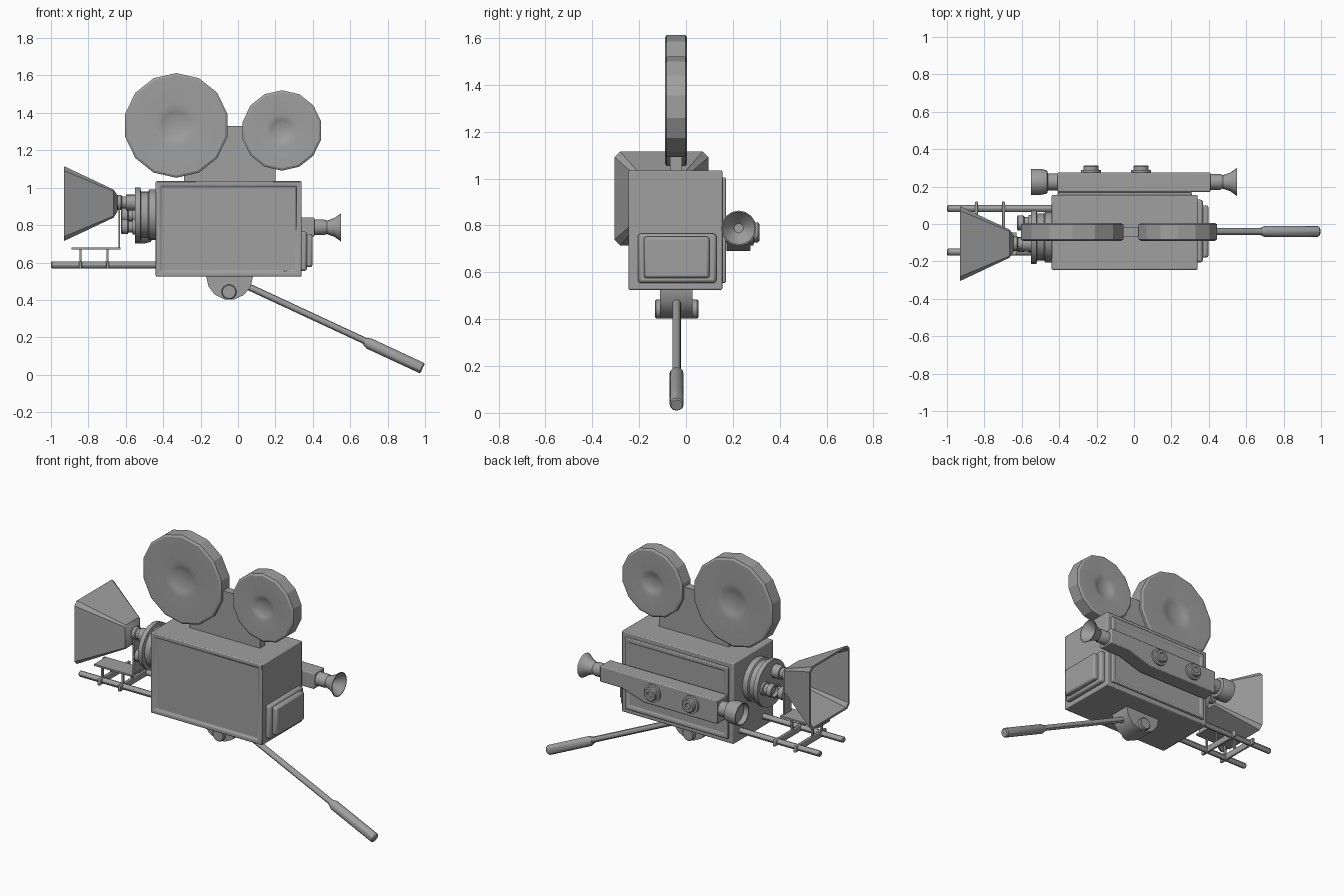
import bpy, bmesh, math
from mathutils import Vector

if "Cube" in bpy.data.objects:
    bpy.data.objects.remove(bpy.data.objects["Cube"])

metal = bpy.data.materials.new("camera grey")
metal.diffuse_color = (0.35, 0.35, 0.35, 1)
metal.use_nodes = True
metal.node_tree.nodes["Principled BSDF"].inputs["Base Color"].default_value = metal.diffuse_color


def finish(name, bm, bevel=0, segments=2, smooth=30):
    bmesh.ops.recalc_face_normals(bm, faces=bm.faces)
    me = bpy.data.meshes.new(name)
    bm.to_mesh(me)
    bm.free()
    me.materials.append(metal)
    ob = bpy.data.objects.new(name, me)
    bpy.context.collection.objects.link(ob)
    bpy.context.view_layer.objects.active = ob
    ob.select_set(True)
    if bevel:
        m = ob.modifiers.new("bevel", 'BEVEL')
        m.width, m.segments, m.limit_method = bevel, segments, 'ANGLE'
    bpy.ops.object.shade_smooth_by_angle(angle=math.radians(smooth))
    ob.select_set(False)
    return ob


def box(name, x, y, z, bevel=0, segments=2, recess=None):
    """Box from ranges; recess = (y direction, inset, depth) sinks a panel in that side."""
    bm = bmesh.new()
    bmesh.ops.create_cube(bm, size=1)
    for v in bm.verts:
        v.co = [r[0] if c < 0 else r[1] for c, r in zip(v.co, (x, y, z))]
    if recess:
        bm.normal_update()
        side, inset, depth = recess
        face = [f for f in bm.faces if f.normal.y * side > 0.9]
        bmesh.ops.inset_region(bm, faces=face, thickness=inset)
        bmesh.ops.inset_region(bm, faces=face, thickness=0.008, depth=-depth)
    return finish(name, bm, bevel, segments)


def lathe(name, profile, origin, axis, n=16, smooth=30):
    """Revolve (radius, distance) points about an axis; a vertex row points up."""
    axis = Vector(axis).normalized()
    up = Vector((0, 0, 1))
    up = (up - axis * up.dot(axis)).normalized()
    side = axis.cross(up)
    bm = bmesh.new()
    rings = []
    for r, t in profile:
        c = Vector(origin) + axis * t
        k = n if r else 1
        rings.append([bm.verts.new(c + r * (up * math.cos(2 * math.pi * i / n)
                      + side * math.sin(2 * math.pi * i / n))) for i in range(k)])
    for a, b in zip(rings, rings[1:]):
        for i in range(n):
            q = [a[i % len(a)], a[(i + 1) % len(a)], b[(i + 1) % len(b)], b[i % len(b)]]
            bm.faces.new(list(dict.fromkeys(q)))
    return finish(name, bm, smooth=smooth)


def rod(name, r, length, origin, axis, n=16, c=0.005):
    return lathe(name, [(0, 0), (r - c, 0), (r, c), (r, length - c), (r - c, length), (0, length)],
                 origin, axis, n)


def plate(name, outline, y0, y1, bevel=0):
    """Extrude an x-z outline between two depths."""
    bm = bmesh.new()
    f = bm.faces.new([bm.verts.new((x, y0, z)) for x, z in outline])
    r = bmesh.ops.extrude_face_region(bm, geom=[f])
    for v in r["geom"]:
        if isinstance(v, bmesh.types.BMVert):
            v.co.y = y1
    return finish(name, bm, bevel)


X, Y = (1, 0, 0), (0, 1, 0)

# Main housing with sunken door panel, far side door and rear pack
box("housing", (-0.44, 0.34), (-0.245, 0.155), (0.525, 1.035), 0.022, 2, (-1, 0.035, 0.01))
box("far_door", (-0.41, 0.31), (0.14, 0.17), (0.555, 1.005), 0.01, 2, (1, 0.03, 0.008))
box("rear_pack", (0.32, 0.368), (-0.205, 0.13), (0.555, 0.765), 0.012)
box("rear_pack_cover", (0.35, 0.398), (-0.18, 0.10), (0.575, 0.752), 0.012)

# Film magazines: faceted drums with a shallow dish and a hollow hub on both faces
def magazine(name, x, z, r, hub):
    half = [(0, 0.030), (hub * 0.5, 0.033), (hub * 0.85, 0.039), (hub, 0.044),
            (hub * 1.35, 0.0475), (r - 0.012, 0.0475), (r, 0.040)]
    lathe(name, [(a, -t) for a, t in half] + [(a, t) for a, t in half[::-1]],
          (x, -0.0425, z), Y, 14, 24)

magazine("large_magazine", -0.33, 1.333, 0.28, 0.088)
magazine("small_magazine", 0.235, 1.306, 0.215, 0.066)
plate("magazine_bracket", [(-0.29, 1.02), (0.2, 1.02), (0.2, 1.12), (0.03, 1.33),
                           (-0.06, 1.33), (-0.29, 1.12)], -0.068, -0.017)

# Lens turret with three lenses
ty, tz = -0.07, 0.855
lathe("turret", [(0, 0), (0.115, 0), (0.115, 0.0), (0.14, 0.0), (0.145, 0.006), (0.145, 0.028),
                 (0.125, 0.032), (0.125, 0.07), (0.135, 0.075), (0.135, 0.13), (0, 0.13)][0:2]
      + [(0.145, 0), (0.145, 0.028), (0.125, 0.032), (0.125, 0.07), (0.135, 0.075),
         (0.135, 0.13), (0, 0.13)], (-0.55, ty, tz), X, 20)
for i, length in enumerate((0.11, 0.075, 0.075)):
    a = math.radians(118 + 120 * i)
    lathe(f"turret_lens_{i + 1}", [(0, 0.015), (0.026, 0.015), (0.034, 0), (0.04, 0.004),
          (0.04, 0.035), (0.032, 0.04), (0.032, 0.06), (0.042, 0.062), (0.042, length + 0.02)],
          (-0.55 - length, ty + 0.075 * math.cos(a), tz + 0.075 * math.sin(a)), X, 16)

# Hollow matte box: square funnel open to the front
bm = bmesh.new()
rings = []
for x, h in ((-0.645, 0.045), (-0.665, 0.075), (-0.93, 0.2), (-0.93, 0.188), (-0.68, 0.068)):
    c = h * 0.12
    pts = [(h, h - c), (h - c, h), (c - h, h), (-h, h - c), (-h, c - h), (c - h, -h), (h - c, -h), (h, c - h)]
    rings.append([bm.verts.new((x, -0.105 + p, 0.915 + q)) for p, q in pts])
for a, b in zip(rings, rings[1:]):
    for i in range(8):
        bm.faces.new([a[i], a[(i + 1) % 8], b[(i + 1) % 8], b[i]])
bm.faces.new(rings[0])
bm.faces.new(rings[-1])
finish("matte_box", bm, smooth=25)

# Support rails, cross bars and matte box stand
for side, y in (("near", -0.15), ("far", 0.083)):
    rod(f"{side}_rail", 0.018, 0.58, (-1, y, 0.587), X, 12)
for i, x in enumerate((-0.842, -0.698)):
    box(f"cross_bar_{i + 1}", (x - 0.008, x + 0.008), (-0.19, 0.12), (0.567, 0.607), 0.004)
    for y in (-0.15, -0.06):
        box(f"stand_post_{i + 1}", (x - 0.006, x + 0.006), (y - 0.006, y + 0.006), (0.6, 0.672))
box("stand_plate", (-0.89, -0.627), (-0.165, -0.045), (0.67, 0.681))
box("stand_upright", (-0.64, -0.63), (-0.14, -0.07), (0.675, 0.9))

# Side viewfinder: stepped body, hooded front lens, flared eyepiece and two knobs
plate("viewfinder", [(-0.41, 0.69), (0.10, 0.69), (0.26, 0.74), (0.41, 0.74), (0.41, 0.84),
                     (-0.41, 0.84)], 0.172, 0.275, 0.006)
lathe("viewfinder_lens", [(0, 0.035), (0.058, 0.03), (0.064, 0), (0.07, 0), (0.07, 0.05), (0.062, 0.085),
                          (0.045, 0.09), (0.045, 0.15)], (-0.55, 0.225, 0.772), X, 16)
lathe("eyepiece", [(0.042, 0), (0.042, 0.06), (0.036, 0.075), (0.05, 0.115), (0.075, 0.15),
                   (0.07, 0.15), (0.045, 0.115), (0.02, 0.09), (0, 0.09)], (0.4, 0.225, 0.788), X, 16)
for i, x in enumerate((-0.23, 0.037)):
    lathe(f"viewfinder_knob_{i + 1}", [(0.055, 0), (0.055, 0.02), (0.042, 0.022), (0.042, 0.04),
          (0.036, 0.045), (0.02, 0.045), (0.016, 0.038), (0, 0.038)], (x, 0.268, 0.77), Y, 14)

# Tilt head with side caps, and the pan handle with grip
arc = [(-0.045 + 0.125 * math.cos(math.pi + math.pi * i / 7),
        0.525 + 0.125 * math.sin(math.pi + math.pi * i / 7)) for i in range(8)]
plate("tilt_head", [(-0.17, 0.54)] + arc + [(0.08, 0.54)], -0.11, 0.028)
rod("tilt_axle", 0.04, 0.186, (-0.048, -0.133, 0.443), Y, 16)
d = Vector((0.925, 0, -0.43)).normalized()
rod("pan_handle", 0.018, 0.72, (0.04, -0.04, 0.478), d, 12)
lathe("handle_grip", [(0, 0), (0.02, 0), (0.03, 0.025), (0.03, 0.335), (0.025, 0.342), (0, 0.342)],
      (0.677, -0.04, 0.178), d, 12)
